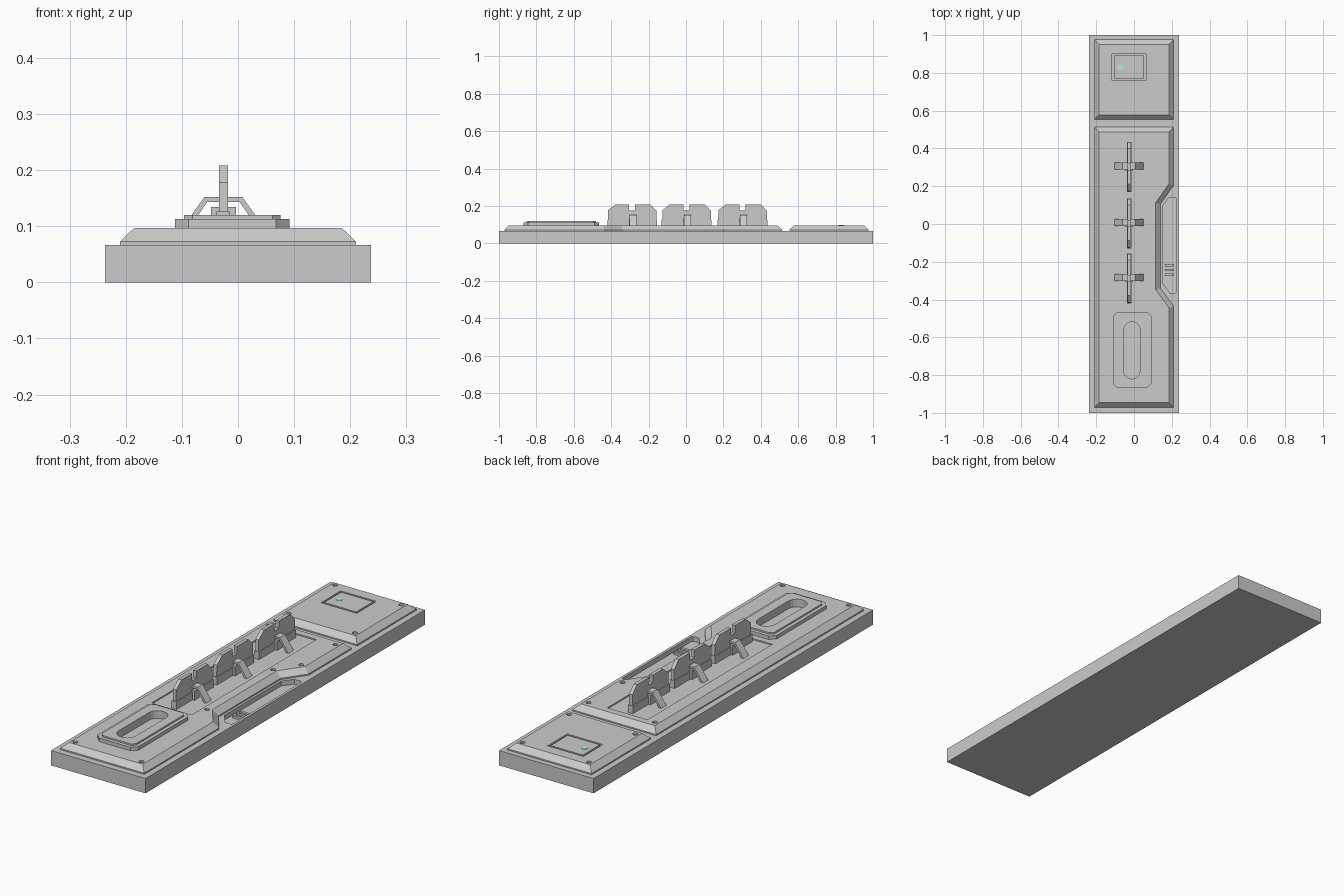
import bpy, bmesh, math
from mathutils import Vector

if "Cube" in bpy.data.objects:
    bpy.data.objects.remove(bpy.data.objects["Cube"])


def offset(pts, d):
    """Inset a counter-clockwise polygon by d with mitred corners."""
    out, n = [], len(pts)
    for i in range(n):
        a, b, c = (Vector(pts[(i + k) % n]) for k in (-1, 0, 1))
        u, v = (b - a).normalized(), (c - b).normalized()
        n1, n2 = Vector((-u.y, u.x)), Vector((-v.y, v.x))
        out.append(tuple(b + (n1 + n2) * d / (1 + n1.dot(n2))))
    return out


def loft(name, layers, mat=None):
    """Solid through a stack of equal-length rings of 3D points."""
    bm = bmesh.new()
    rings = [[bm.verts.new(p) for p in ring] for ring in layers]
    n = len(rings[0])
    for a, b in zip(rings, rings[1:]):
        for i in range(n):
            j = (i + 1) % n
            bm.faces.new((a[i], a[j], b[j], b[i]))
    bm.faces.new(rings[0][::-1])
    bm.faces.new(rings[-1])
    bmesh.ops.recalc_face_normals(bm, faces=bm.faces)
    me = bpy.data.meshes.new(name)
    bm.to_mesh(me)
    bm.free()
    ob = bpy.data.objects.new(name, me)
    bpy.context.collection.objects.link(ob)
    if mat:
        me.materials.append(mat)
    return ob


def slab(name, layers, mat=None):
    """Loft from (outline, z) pairs."""
    return loft(name, [[(x, y, z) for x, y in pts] for pts, z in layers], mat)


def rect(x0, x1, y0, y1, c=0):
    if not c:
        return [(x0, y0), (x1, y0), (x1, y1), (x0, y1)]
    return [(x0 + c, y0), (x1 - c, y0), (x1, y0 + c), (x1, y1 - c),
            (x1 - c, y1), (x0 + c, y1), (x0, y1 - c), (x0, y0 + c)]


def circle(x, y, r, n=12):
    return [(x + r * math.cos(math.tau * i / n), y + r * math.sin(math.tau * i / n))
            for i in range(n)]


def stadium(x, y0, y1, r, n=10):
    arc = [math.pi * i / n for i in range(n + 1)]
    return ([(x + r * math.cos(a), y1 - r + r * math.sin(a)) for a in arc] +
            [(x - r * math.cos(a), y0 + r - r * math.sin(a)) for a in arc])


def cut(ob, pts, z0, z1):
    """Subtract an upright prism from an object."""
    tool = slab("cutter", [(pts, z0), (pts, z1)])
    tool.hide_render = True
    m = ob.modifiers.new("cut", 'BOOLEAN')
    m.operation, m.solver, m.object = 'DIFFERENCE', 'EXACT', tool
    bpy.context.view_layer.objects.active = ob
    bpy.ops.object.modifier_apply(modifier=m.name)
    bpy.data.objects.remove(tool)


def material(name, col):
    m = bpy.data.materials.new(name)
    m.diffuse_color = col
    m.use_nodes = True
    m.node_tree.nodes["Principled BSDF"].inputs["Base Color"].default_value = m.diffuse_color
    return m


teal = material("teal_light", (0.45, 0.85, 0.78, 1))
pale = material("pale_grey", (0.8, 0.8, 0.8, 1))

# base block with a side tray and grip slats
base = slab("base", [(rect(-.237, .237, -1, 1), 0), (rect(-.237, .237, -1, 1), .067)])
tray = [(.19, -.365), (.22, -.365), (.225, -.355), (.225, .13), (.22, .14),
        (.185, .14), (.15, .095), (.15, -.31)]
cut(base, tray, .045, .1)
for i in range(3):
    y = -.275 + .025 * i
    slab("tray_slat", [(rect(.165, .212, y, y + .012), .043),
                       (rect(.165, .212, y, y + .012), .055)])


def panel(name, outline):
    top = offset(outline, .025)
    return slab(name, [(outline, .066), (outline, .073), (top, .097)])


# rear and main bevelled panels
rear = panel("rear_panel", rect(-.21, .21, .553, .976))
main = panel("main_panel", [(-.21, -.971), (.21, -.971), (.21, -.435), (.14, -.34),
                            (.14, .105), (.21, .205), (.21, .513), (-.21, .513)])

# screw recesses
for x in (-.166, .166):
    for y in (.6, .932):
        cut(rear, circle(x, y, .011), .09, .11)
    for y in (-.927, .46):
        cut(main, circle(x, y, .011), .09, .11)
for x, y in ((.163, .22), (.096, .114), (.096, -.358)):
    cut(main, circle(x, y, .011), .09, .11)

# rear cover plate in a recessed groove, with indicator light
cut(rear, rect(-.116, .063, .76, .90), .088, .11)
cover = rect(-.107, .054, .769, .891)
slab("cover_plate", [(cover, .086), (cover, .097)])
light = circle(-.074, .83, .014, 16)
slab("indicator_light", [(light, .09), (light, .0985)], teal)

# long pocket for the blades
cut(main, rect(-.127, .074, -.437, .457), .091, .11)

# grip plate with a rounded slot
outer = rect(-.112, .092, -.868, -.465, .024)
inner = offset(outer, .016)
plate = slab("grip_plate", [(outer, .095), (outer, .113), (inner, .113), (inner, .12)])
slot = stadium(-.011, -.82, -.518, .043)
cut(plate, slot, .05, .15)
cut(main, slot, .083, .15)
slab("slot_floor", [(slot, .08), (slot, .085)], pale)

# three notched blades, each with a foot, clip and arched bracket
CX = -.026
blade = [(-.132, .088), (.132, .088), (.130, .175), (.098, .208), (.016, .208),
         (.016, .175), (-.016, .175), (-.016, .208), (-.09, .208), (-.128, .178)]
arch = [(-.078, .09), (-.034, .152), (.034, .152), (.078, .09),
        (.066, .09), (.029, .143), (-.029, .143), (-.066, .09)]
for cy in (.302, .003, -.288):
    loft("blade", [[(CX + s, cy + y, z) for y, z in blade] for s in (-.008, .008)])
    foot = rect(CX - .012, CX + .012, cy - .133, cy + .133)
    slab("blade_foot", [(foot, .088), (foot, .126)])
    clip = rect(CX - .022, CX + .022, cy - .018, cy + .022)
    slab("blade_clip", [(clip, .088), (clip, .134)])
    loft("arch_bracket", [[(CX + x, cy + .005 + s, z) for x, z in arch]
                          for s in (-.019, .019)])
